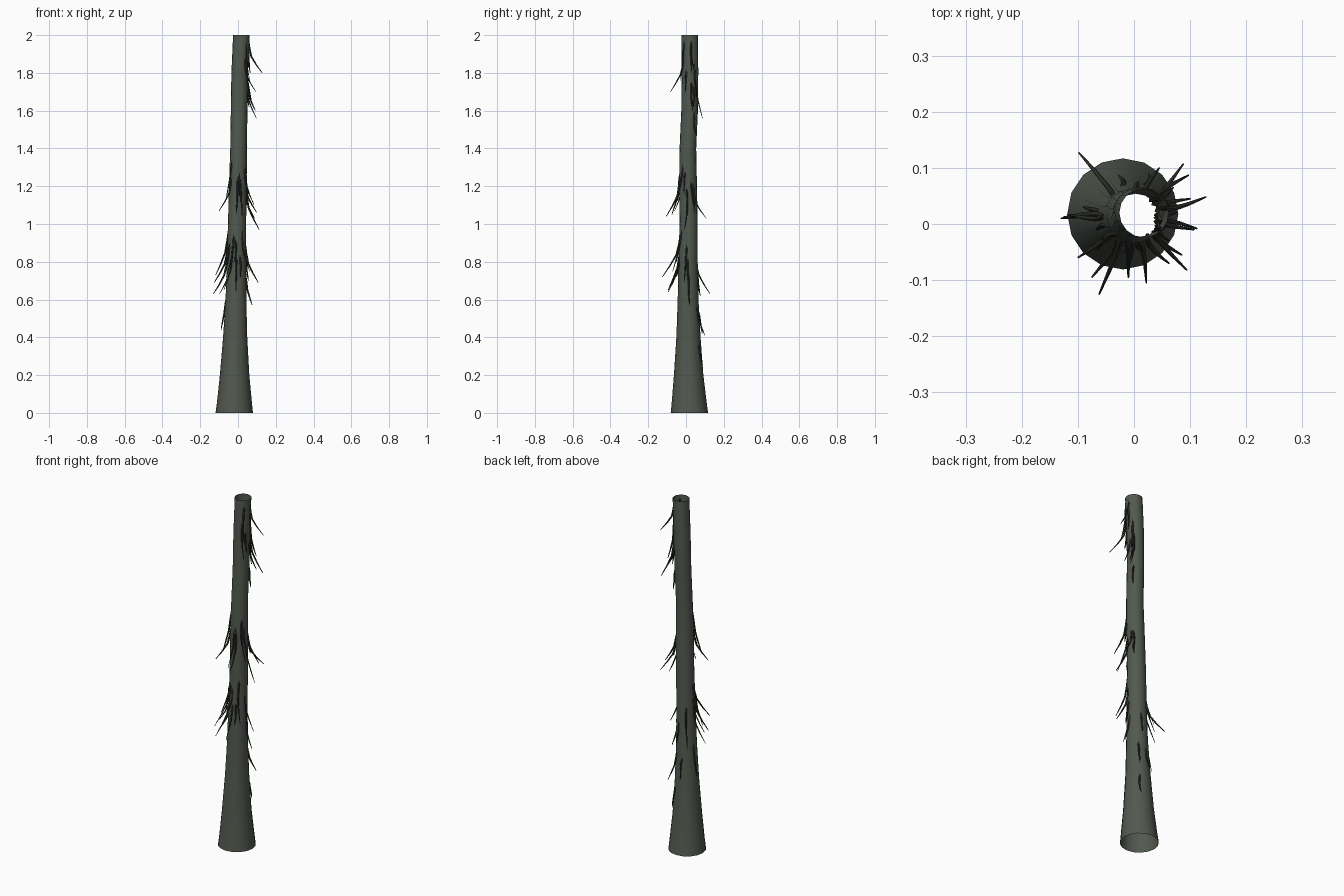
import bpy, bmesh, math, random
from mathutils import Vector

random.seed(4)

def material(name, col):
    m = bpy.data.materials.new(name)
    m.diffuse_color = (*col, 1)
    return m

bark = material("grey green bark", (0.085, 0.10, 0.079))
dark = material("dark root", (0.030, 0.030, 0.026))

# trunk sections: height, centre x, centre y, radius
SECTIONS = [
    (0.00, -0.020, 0.018, 0.099), (0.05, -0.019, 0.017, 0.093),
    (0.20, -0.018, 0.014, 0.078), (0.40, -0.015, 0.013, 0.064),
    (0.60, -0.011, 0.011, 0.055), (0.80, -0.008, 0.011, 0.051),
    (1.00, -0.005, 0.014, 0.048), (1.20, -0.001, 0.011, 0.047),
    (1.40, 0.003, 0.010, 0.044), (1.60, 0.006, 0.019, 0.044),
    (1.80, 0.009, 0.021, 0.044), (2.00, 0.018, 0.020, 0.044)]

def section(z):
    for a, b in zip(SECTIONS, SECTIONS[1:]):
        if z <= b[0]:
            t = (z - a[0]) / (b[0] - a[0])
            return [a[i] + (b[i] - a[i]) * t for i in (1, 2, 3)]
    return SECTIONS[-1][1:]

def build(name, rows, mat):
    """Open tubes skinned from lists of vertex rings."""
    bm = bmesh.new()
    for rings in rows:
        vs = [[bm.verts.new(p) for p in r] for r in rings]
        n = len(vs[0])
        for a, b in zip(vs, vs[1:]):
            for i in range(n):
                j = (i + 1) % n
                f = bm.faces.new((a[i], a[j], b[j], b[i]))
                f.smooth = True
    me = bpy.data.meshes.new(name)
    bm.to_mesh(me)
    bm.free()
    me.materials.append(mat)
    ob = bpy.data.objects.new(name, me)
    bpy.context.collection.objects.link(ob)

# hollow open trunk
N = 16
build("trunk", [[[(x + r * math.cos(math.tau * i / N), y + r * math.sin(math.tau * i / N), z)
                  for i in range(N)] for z, x, y, r in SECTIONS]], bark)

# hanging aerial roots: tip x, y, z
TIPS = [
    (0.128, 0.048, 1.80), (0.094, -0.082, 1.70), (0.092, 0.035, 1.60), (0.097, 0.087, 1.56),
    (0.062, -0.030, 1.76), (0.070, 0.065, 1.66),
    (0.088, 0.107, 1.03), (0.100, 0.045, 1.06), (0.112, -0.008, 0.97), (0.085, -0.055, 1.10),
    (-0.100, -0.060, 1.07), (0.022, -0.105, 1.04), (-0.065, -0.045, 1.12), (-0.010, -0.075, 1.05),
    (-0.130, 0.010, 0.63), (-0.126, 0.012, 0.69), (-0.118, 0.017, 0.73), (-0.098, 0.127, 0.63),
    (-0.062, -0.125, 0.72), (-0.075, -0.095, 0.65), (-0.010, -0.095, 0.64), (0.107, -0.010, 0.69),
    (0.075, 0.020, 0.57), (0.062, -0.070, 0.75), (0.045, 0.100, 0.41), (-0.090, 0.030, 0.44)]

def root(tip, length):
    x, y, z = tip
    cx, cy, _ = section(z)
    out = Vector((x - cx, y - cy, 0))
    reach = out.length
    out.normalize()
    side = Vector((-out.y, out.x, 0))
    wob = random.uniform(-0.008, 0.008)
    rings = []
    for t, k, th in ((0, -0.06, 0.004), (0.25, 0.03, 0.005), (0.5, 0.18, 0.0045),
                     (0.75, 0.55, 0.0035), (1, 1, 0.0015)):
        h = z + length * (1 - t)
        ax, ay, r = section(h)
        d = r + (reach - r) * k if k > 0 else r - 0.004
        c = Vector((ax, ay, h)) + out * d + side * wob * math.sin(t * math.pi)
        n = out + Vector((0, 0, 0.4))
        rings.append([c + side * th, c + n * th, c - side * th, c - n * th])
    return rings

rows = [root(t, random.uniform(0.15, 0.24)) for t in TIPS]

# short roots that cling to the bark: height, angle in degrees
for z, deg in ((1.80, 10), (1.70, -25), (1.62, 20), (1.48, 40), (1.15, -80), (1.16, -20), (1.10, 35),
               (0.80, 200), (0.78, 220), (0.72, -70), (0.70, 0), (0.62, 75), (0.80, -100),
               (0.42, 100), (0.25, 60)):
    cx, cy, r = section(z)
    a = math.radians(deg)
    r += 0.012
    rows.append(root((cx + r * math.cos(a), cy + r * math.sin(a), z), 0.12))
build("aerial_roots", rows, dark)
